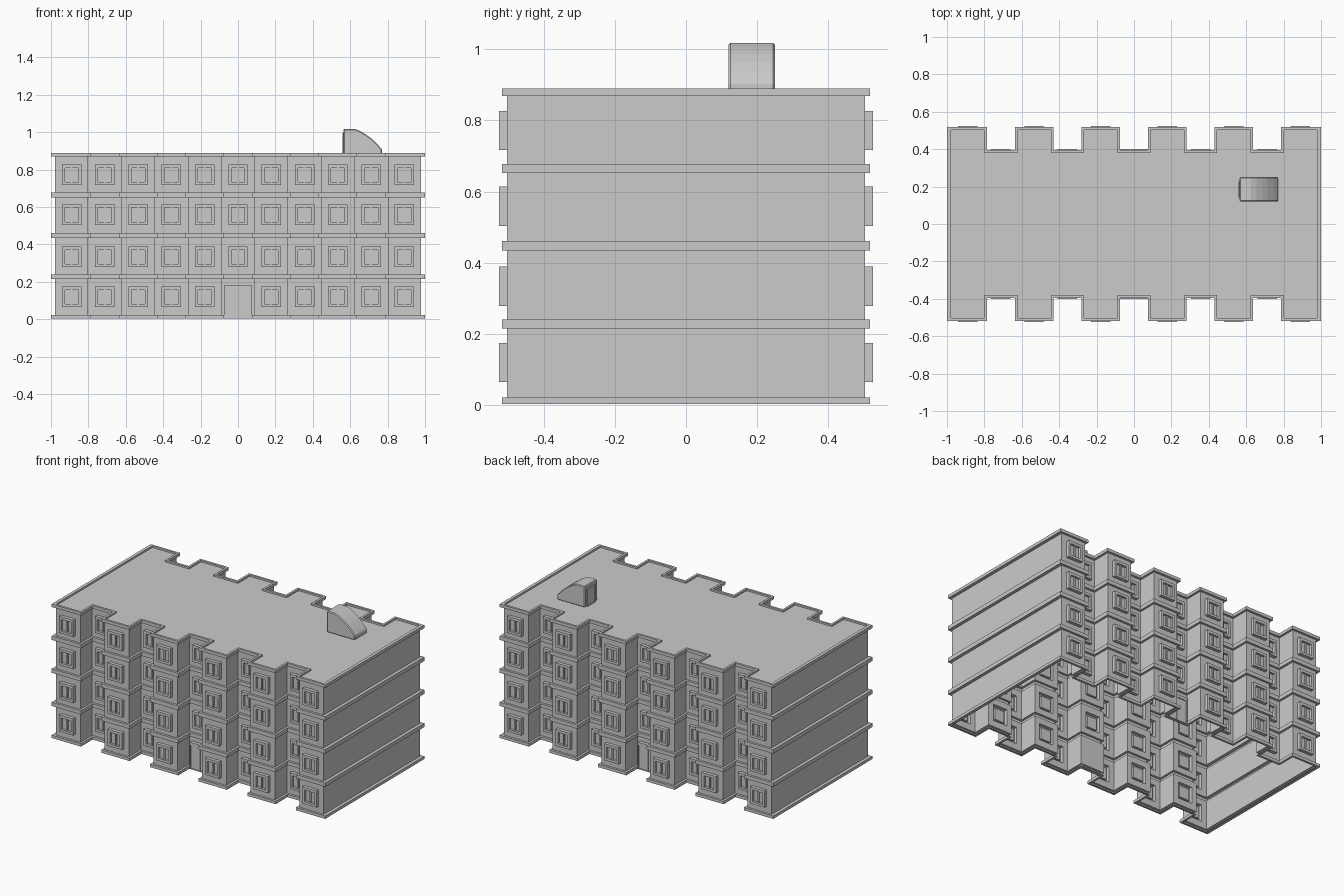
import bpy, bmesh
from mathutils import Vector

if "Cube" in bpy.data.objects:
    bpy.data.objects.remove(bpy.data.objects["Cube"])

UP = Vector((0, 0, 1))
N = 11
STEP = 1.958 / N


def finish(bm, name):
    bmesh.ops.remove_doubles(bm, verts=bm.verts, dist=0.0004)
    bmesh.ops.recalc_face_normals(bm, faces=bm.faces)
    me = bpy.data.meshes.new(name)
    bm.to_mesh(me)
    bm.free()
    ob = bpy.data.objects.new(name, me)
    bpy.context.collection.objects.link(ob)
    return ob


def quads(bm, a, b):
    n = len(a)
    for i in range(n):
        j = (i + 1) % n
        bm.faces.new((a[i], a[j], b[j], b[i]))


def rings(bm, base, along, out, steps, cap=True):
    """Nested rectangles (left, right, bottom, top, depth) joined in order."""
    prev = None
    for l, r, b, t, d in steps:
        cur = [bm.verts.new(base + along * u + UP * v + out * d)
               for u, v in ((l, b), (r, b), (r, t), (l, t))]
        if prev:
            quads(bm, prev, cur)
        prev = cur
    if cap:
        bm.faces.new(prev)


# Zigzag footprint, counter-clockwise
front = []
for k in range(N):
    y = -0.503 if k % 2 == 0 else -0.38
    x = -0.979 + k * STEP
    front += [Vector((x, y, 0)), Vector((x + STEP, y, 0))]
outline = front + [Vector((-p.x, -p.y, 0)) for p in front]
M = len(outline)


def edge_normal(i):
    d = (outline[(i + 1) % M] - outline[i]).normalized()
    return Vector((d.y, -d.x, 0))


def offset(i, d):
    n = (edge_normal(i - 1) + edge_normal(i)) * d
    if abs(outline[i].x) > 0.9:
        n.x *= 1.45
    return outline[i] + n


# Hollow shell: walls with projecting floor bands and a parapet
B = 0.0145
bands = [(0.003, 0.022), (0.215, 0.24), (0.434, 0.461), (0.652, 0.678), (0.869, 0.889)]
profile = [p for lo, hi in bands for p in ((0, lo), (B, lo), (B, hi), (0, hi))]
profile.append((0, 0.878))
sills = [0.065, 0.279, 0.504, 0.717]

shell = bmesh.new()
windows = bmesh.new()
doors = bmesh.new()
prev = None
for level, (d, z) in enumerate(profile):
    cur = [shell.verts.new(offset(i, d) + UP * z) for i in range(M)]
    if prev:
        wall = level % 4 == 0 and level < 20
        floor = level // 4 - 1
        for i in range(M):
            j = (i + 1) % M
            a, b = outline[i], outline[j]
            column = abs(b.x - a.x) > 0.01
            mid = (a + b) / 2
            is_door = wall and floor == 0 and abs(mid.x) < 0.01 and column
            if not (wall and column) or is_door:
                shell.faces.new((prev[i], prev[j], cur[j], cur[i]))
            if not (wall and column):
                continue
            along = (b - a).normalized()
            out = edge_normal(i)
            if is_door:
                # Double door in a raised frame
                rings(doors, mid, along, out, [
                    (-.075, .075, .003, .18, 0), (-.075, .075, .003, .18, .022),
                    (-.068, .068, .006, .16, .022), (-.068, .068, .006, .16, .016)])
                rings(doors, mid, along, out, [
                    (-.003, .003, .006, .16, .016), (-.003, .003, .006, .16, .020)])
                continue
            # Wall panel around the window opening
            s = sills[floor]
            h = STEP / 2
            rings(shell, mid, along, out, [
                (-h, h, bands[floor][1], bands[floor + 1][0], 0),
                (-.052, .052, s, s + .11, 0)], cap=False)
            # Window frame, recessed pane and centre bar
            rings(windows, mid, along, out, [
                (-.052, .052, s, s + .11, 0), (-.052, .052, s, s + .11, .022),
                (-.036, .036, s + .016, s + .092, .022),
                (-.036, .036, s + .016, s + .092, .006)])
            rings(windows, mid, along, out, [
                (-.005, .005, s + .016, s + .092, .006),
                (-.005, .005, s + .016, s + .092, .014)])
    prev = cur
shell.faces.new(prev)
finish(shell, "walls_and_roof")
finish(windows, "windows")
finish(doors, "entrance_doors")

# Rooftop stair housing with a curved back
side = [(0.565, 0.878), (0.77, 0.878), (0.77, 0.908), (0.745, 0.936),
        (0.715, 0.965), (0.685, 0.987), (0.655, 1.005), (0.625, 1.017), (0.565, 1.018)]
bm = bmesh.new()
near = [bm.verts.new((x, 0.12, z)) for x, z in side]
far = [bm.verts.new((x, 0.25, z)) for x, z in side]
quads(bm, near, far)
bm.faces.new(near)
bm.faces.new(far)
housing = finish(bm, "stair_housing")
bev = housing.modifiers.new("soft_edges", "BEVEL")
bev.width = 0.005
bev.segments = 1
bev.limit_method = 'ANGLE'

# Door on the housing's flat end
bm = bmesh.new()
rings(bm, Vector((0.565, 0.185, 0)), Vector((0, -1, 0)), Vector((-1, 0, 0)), [
    (-.042, .042, .878, .995, 0), (-.042, .042, .878, .995, .005),
    (-.034, .034, .88, .987, .005), (-.034, .034, .88, .987, .001)])
finish(bm, "roof_door")
